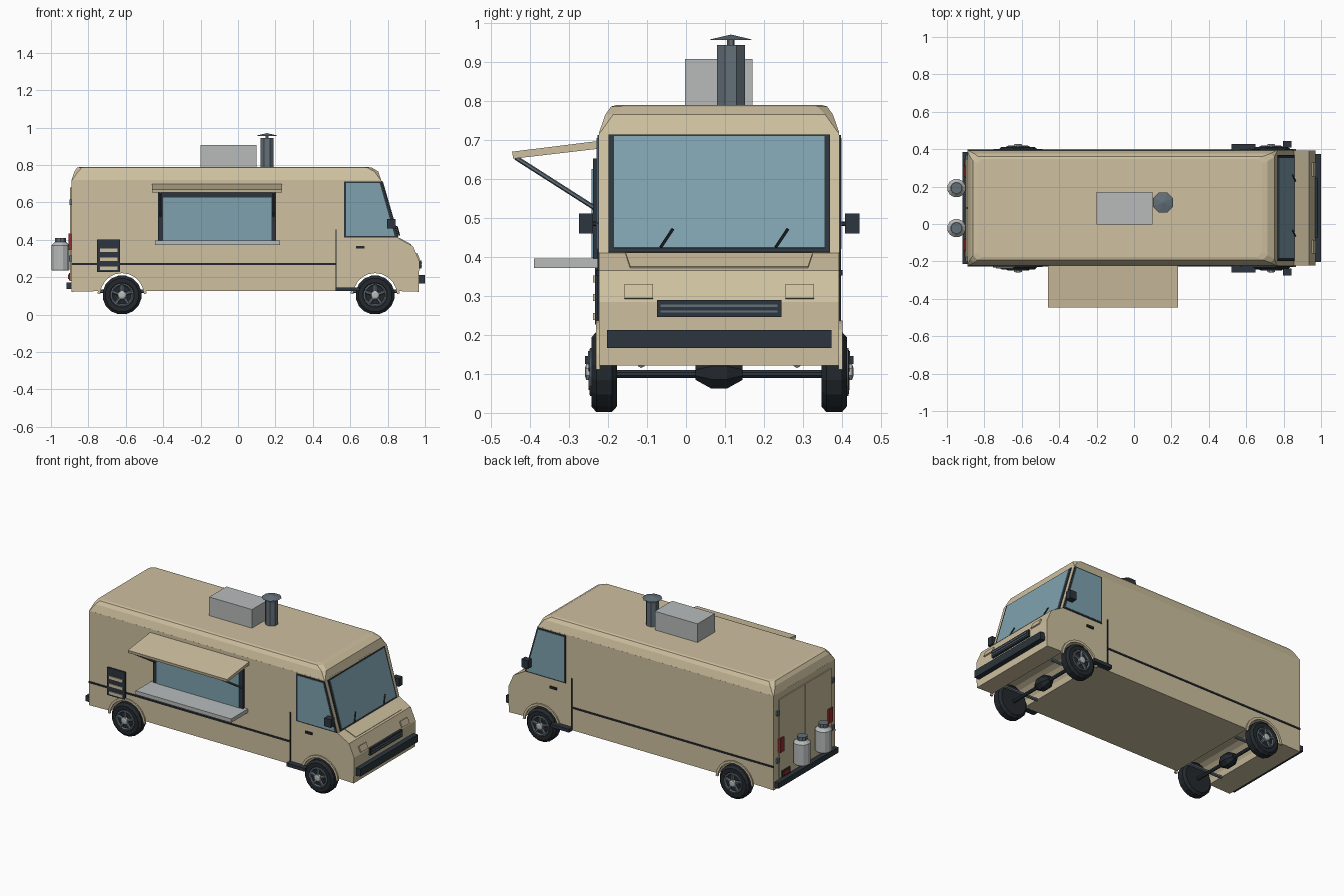
import bpy, bmesh, math
from mathutils import Matrix, Vector

default_cube = bpy.data.objects.get("Cube")
if default_cube:
    bpy.data.objects.remove(default_cube, do_unlink=True)

MID = 0.085      # centre line of the vehicle in y
HALF = 0.308     # half width of the body
FLOOR = 0.122
REAR_AXLE, FRONT_AXLE, AXLE_HEIGHT = -0.62, 0.733, 0.105


def material(name, red, green, blue):
    mat = bpy.data.materials.new(name)
    mat.use_nodes = True
    mat.diffuse_color = (red, green, blue, 1)
    shader = next(n for n in mat.node_tree.nodes if n.type == 'BSDF_PRINCIPLED')
    shader.inputs["Base Color"].default_value = (red, green, blue, 1)
    return mat


TAN = material("tan paint", 0.62, 0.53, 0.35)
DARK = material("dark trim", 0.025, 0.036, 0.047)
RUBBER = material("black rubber", 0.017, 0.022, 0.027)
GLASS = material("blue glass", 0.21, 0.36, 0.43)
STEEL = material("blue steel", 0.125, 0.16, 0.19)
SILVER = material("pale metal", 0.48, 0.5, 0.5)
RED = material("red lamp", 0.3, 0.025, 0.025)


def finish(name, bm, mat):
    bmesh.ops.recalc_face_normals(bm, faces=bm.faces)
    mesh = bpy.data.meshes.new(name)
    bm.to_mesh(mesh)
    bm.free()
    mesh.materials.append(mat)
    obj = bpy.data.objects.new(name, mesh)
    bpy.context.collection.objects.link(obj)
    return obj


def prism(name, points, push, mat):
    """Polygon pushed along a vector into a solid."""
    bm = bmesh.new()
    face = bm.faces.new([bm.verts.new(p) for p in points])
    result = bmesh.ops.extrude_face_region(bm, geom=[face], use_keep_orig=True)
    moved = [v for v in result["geom"] if isinstance(v, bmesh.types.BMVert)]
    bmesh.ops.translate(bm, verts=moved, vec=push)
    return finish(name, bm, mat)


def box(name, xs, ys, zs, mat):
    (a, b), (c, d), (e, f) = xs, ys, zs
    return prism(name, [(a, c, e), (b, c, e), (b, d, e), (a, d, e)], (0, 0, f - e), mat)


def side_plate(name, side, outline, thick, mat):
    """Plate on a body side, outline given in x and z."""
    y = MID + side * (HALF - 0.002)
    return prism(name, [(x, y, z) for x, z in outline], (0, side * (thick + 0.002), 0), mat)


def rect(x0, x1, z0, z1):
    return [(x0, z0), (x1, z0), (x1, z1), (x0, z1)]


def loft(name, rings, mat):
    bm = bmesh.new()
    loops = [[bm.verts.new(p) for p in ring] for ring in rings]
    for low, high in zip(loops, loops[1:]):
        for i in range(len(low)):
            j = (i + 1) % len(low)
            bm.faces.new((low[i], low[j], high[j], high[i]))
    bm.faces.new(loops[0])
    bm.faces.new(loops[-1])
    return finish(name, bm, mat)


def lathe(name, profile, sides, centre, mat, axis=(0, 0, 1)):
    """Rings of (radius, height) stacked along an axis."""
    turn = Matrix.Translation(centre) @ Vector(axis).to_track_quat('Z', 'Y').to_matrix().to_4x4()
    angles = [math.tau * (i + 0.5) / sides for i in range(sides)]
    rings = [[turn @ Vector((r * math.cos(a), r * math.sin(a), h)) for a in angles]
             for r, h in profile]
    return loft(name, rings, mat)


def rod(name, start, end, radius, mat, sides=6):
    span = Vector(end) - Vector(start)
    return lathe(name, [(radius, 0), (radius, span.length)], sides, start, mat, span)


def arc(x, radius, steps=10, first=10):
    angles = [math.radians(180 - first - (180 - 2 * first) * i / steps) for i in range(steps + 1)]
    return [(x + radius * math.cos(a), AXLE_HEIGHT + radius * math.sin(a)) for a in angles]


# Body shell with open wheel arches
outline = [(-0.89, FLOOR)] + arc(REAR_AXLE, 0.12) + arc(FRONT_AXLE, 0.12)
outline += [(0.967, FLOOR), (0.97, 0.285), (0.935, 0.365), (0.855, 0.41), (0.765, 0.72), (-0.89, 0.72)]
prism("body", [(x, MID - HALF, z) for x, z in outline], (0, 2 * HALF, 0), TAN)


# Roof with bevelled edges and corners
def roof_ring(back, front, half, cut, z):
    plan = [(back + cut, -half), (front - cut, -half), (front, cut - half), (front, half - cut),
            (front - cut, half), (back + cut, half), (back, half - cut), (back, cut - half)]
    return [(x, MID + y, z) for x, y in plan]


loft("roof", [roof_ring(-0.89, 0.765, HALF, 0.003, 0.719),
              roof_ring(-0.875, 0.75, 0.292, 0.02, 0.765),
              roof_ring(-0.86, 0.715, 0.277, 0.025, 0.786),
              roof_ring(-0.84, 0.685, 0.262, 0.025, 0.79)], TAN)


# Windscreen and wipers on the sloping front
def screen_x(z):
    return 0.765 + (0.72 - z) * 0.29


def screen_plate(name, half, low, high, lift, mat):
    corners = [(-half, low), (half, low), (half, high), (-half, high)]
    prism(name, [(screen_x(z), MID + y, z) for y, z in corners], (lift, 0, lift * 0.29), mat)


screen_plate("windscreen_frame", 0.284, 0.412, 0.713, 0.004, DARK)
screen_plate("windscreen_glass", 0.27, 0.422, 0.708, 0.007, GLASS)
for y in (-0.065, 0.23):
    rod("wiper", (screen_x(0.425) + 0.012, y, 0.425), (screen_x(0.472) + 0.012, y + 0.031, 0.472),
        0.004, RUBBER)

# Nose: bonnet panel, headlights, grille and bumper
prism("bonnet_panel", [(0.86, MID - 0.24, 0.407), (0.925, MID - 0.228, 0.371),
                       (0.925, MID + 0.228, 0.371), (0.86, MID + 0.24, 0.407)], (0.002, 0, 0.004), TAN)
for side in (-1, 1):
    lamp = [(0.952, 0.17, 0.327), (0.952, 0.243, 0.327), (0.967, 0.243, 0.292), (0.967, 0.17, 0.292)]
    prism("headlight", [(x, MID + side * y, z) for x, y, z in lamp], (0.007, 0, 0.003), TAN)
box("grille", (0.96, 0.982), (MID - 0.16, MID + 0.16), (0.246, 0.29), DARK)
for z in (0.26, 0.275):
    box("grille_slat", (0.975, 0.985), (MID - 0.15, MID + 0.15), (z - 0.003, z + 0.003), STEEL)
box("front_bumper", (0.965, 1.0), (MID - 0.288, MID + 0.288), (0.166, 0.213), DARK)

# Parts found on both sides
for side in (-1, 1):
    side_plate("side_stripe", side, rect(-0.89, 0.52, 0.264, 0.275), 0.004, RUBBER)
    side_plate("door_seam", side, rect(0.521, 0.527, 0.13, 0.455), 0.004, RUBBER)
    side_plate("door_handle", side, rect(0.63, 0.677, 0.353, 0.367), 0.008, RUBBER)
    side_plate("cab_window_frame", side, [(0.567, 0.412), (0.852, 0.412), (0.766, 0.713), (0.567, 0.713)],
               0.004, DARK)
    side_plate("cab_window_glass", side, [(0.577, 0.42), (0.838, 0.42), (0.757, 0.705), (0.577, 0.705)],
               0.006, GLASS)
    side_plate("step", side, rect(0.52, 0.65, 0.125, 0.146), 0.036, DARK)
    for axle in (REAR_AXLE, FRONT_AXLE):
        band = arc(axle, 0.132, first=3) + arc(axle, 0.117, first=3)[::-1]
        side_plate("wheel_arch_trim", side, band, 0.008, TAN)
    mirror_y = sorted((MID + side * 0.323, MID + side * 0.36))
    box("mirror", (0.797, 0.843), mirror_y, (0.46, 0.512), DARK)
    rod("mirror_arm", (0.81, MID + side * 0.3, 0.485), (0.82, MID + side * 0.33, 0.485), 0.006, DARK)

# Wheels and axles
for axle in (REAR_AXLE, FRONT_AXLE):
    for side in (-1, 1):
        hub = Vector((axle, MID + side * 0.295, AXLE_HEIGHT))
        out = Vector((0, side, 0))
        lathe("tyre", [(0.06, -0.033), (0.09, -0.033), (0.105, -0.02), (0.105, 0.02),
                       (0.09, 0.033), (0.066, 0.033), (0.06, 0.026)], 16, hub, RUBBER, out)
        lathe("rim", [(0.063, 0.02), (0.063, 0.036), (0.056, 0.038), (0.05, 0.029)], 16, hub, STEEL, out)
        lathe("rim_well", [(0.05, 0.028), (0.05, 0.031)], 16, hub, RUBBER, out)
        for k in range(5):
            angle = math.tau * k / 5 + math.pi / 2
            ray = Vector((math.cos(angle), 0, math.sin(angle)))
            rod("wheel_spoke", hub + out * 0.032, hub + out * 0.032 + ray * 0.054, 0.009, STEEL)
        lathe("hub_cap", [(0.024, 0.028), (0.022, 0.046), (0.012, 0.049)], 8, hub, SILVER, out)
    rod("axle", (axle, MID - 0.27, 0.1), (axle, MID + 0.27, 0.1), 0.011, DARK, 8)
    lathe("differential", [(0.02, -0.06), (0.044, -0.02), (0.044, 0.02), (0.02, 0.06)], 8,
          (axle, MID, 0.103), RUBBER, (0, 1, 0))
    for side in (-1, 1):
        rod("spring", (axle - 0.118, MID + side * 0.2, 0.125), (axle + 0.118, MID + side * 0.2, 0.125),
            0.01, STEEL)

# Serving hatch with counter, awning and struts
side_plate("hatch_frame", -1, rect(-0.428, 0.203, 0.393, 0.652), 0.016, DARK)
side_plate("hatch_glass", -1, rect(-0.4, 0.178, 0.397, 0.625), 0.02, GLASS)
box("counter", (-0.444, 0.225), (-0.39, -0.22), (0.372, 0.396), SILVER)
prism("awning", [(-0.46, -0.22, 0.678), (-0.46, -0.443, 0.652), (-0.46, -0.446, 0.67),
                 (-0.46, -0.22, 0.698)], (0.695, 0, 0), TAN)
for x in (-0.415, 0.19):
    rod("awning_strut", (x, -0.437, 0.655), (x, -0.232, 0.524), 0.006, STEEL)

# Louvred vent
side_plate("vent", -1, rect(-0.754, -0.63, 0.227, 0.402), 0.01, DARK)
for z in (0.247, 0.296, 0.344):
    side_plate("vent_slat", -1, rect(-0.738, -0.643, z - 0.009, z + 0.009), 0.015, TAN)

# Roof equipment
box("roof_unit", (-0.2, 0.1), (-0.003, 0.17), (0.785, 0.908), SILVER)
FLUE = (0.155, 0.115, 0)
lathe("flue", [(0.039, 0.785), (0.039, 0.943)], 8, FLUE, STEEL)
lathe("flue_pin", [(0.01, 0.94), (0.01, 0.958)], 6, FLUE, STEEL)
lathe("flue_cap", [(0.059, 0.956), (0.057, 0.958), (0.002, 0.97)], 8, FLUE, STEEL)

# Rear doors, lamps, bumper and gas bottles
for side in (-1, 1):
    door_y = sorted((MID + side * 0.003, MID + side * 0.262))
    box("rear_door", (-0.897, -0.888), door_y, (0.18, 0.68), TAN)
    for z in (0.3, 0.6):
        hinge_y = sorted((MID + side * 0.262, MID + side * 0.285))
        box("door_hinge", (-0.902, -0.888), hinge_y, (z - 0.015, z + 0.015), STEEL)
    y = MID + side * 0.243
    box("tail_lamp", (-0.905, -0.888), (y - 0.02, y + 0.02), (0.345, 0.435), RED)
    y = MID + side * 0.2
    box("low_lamp_frame", (-0.903, -0.888), (y - 0.04, y + 0.04), (0.183, 0.222), DARK)
    box("low_lamp", (-0.908, -0.9), (y - 0.032, y + 0.032), (0.19, 0.215), RED)
    bottle = (-0.949, MID + side * 0.107, 0)
    lathe("gas_bottle", [(0.046, 0.235), (0.05, 0.242), (0.05, 0.37), (0.032, 0.388)], 12, bottle, SILVER)
    lathe("bottle_collar", [(0.031, 0.385), (0.031, 0.41)], 10, bottle, STEEL)
box("rear_bumper", (-0.918, -0.885), (MID - 0.3, MID + 0.3), (0.137, 0.172), DARK)
